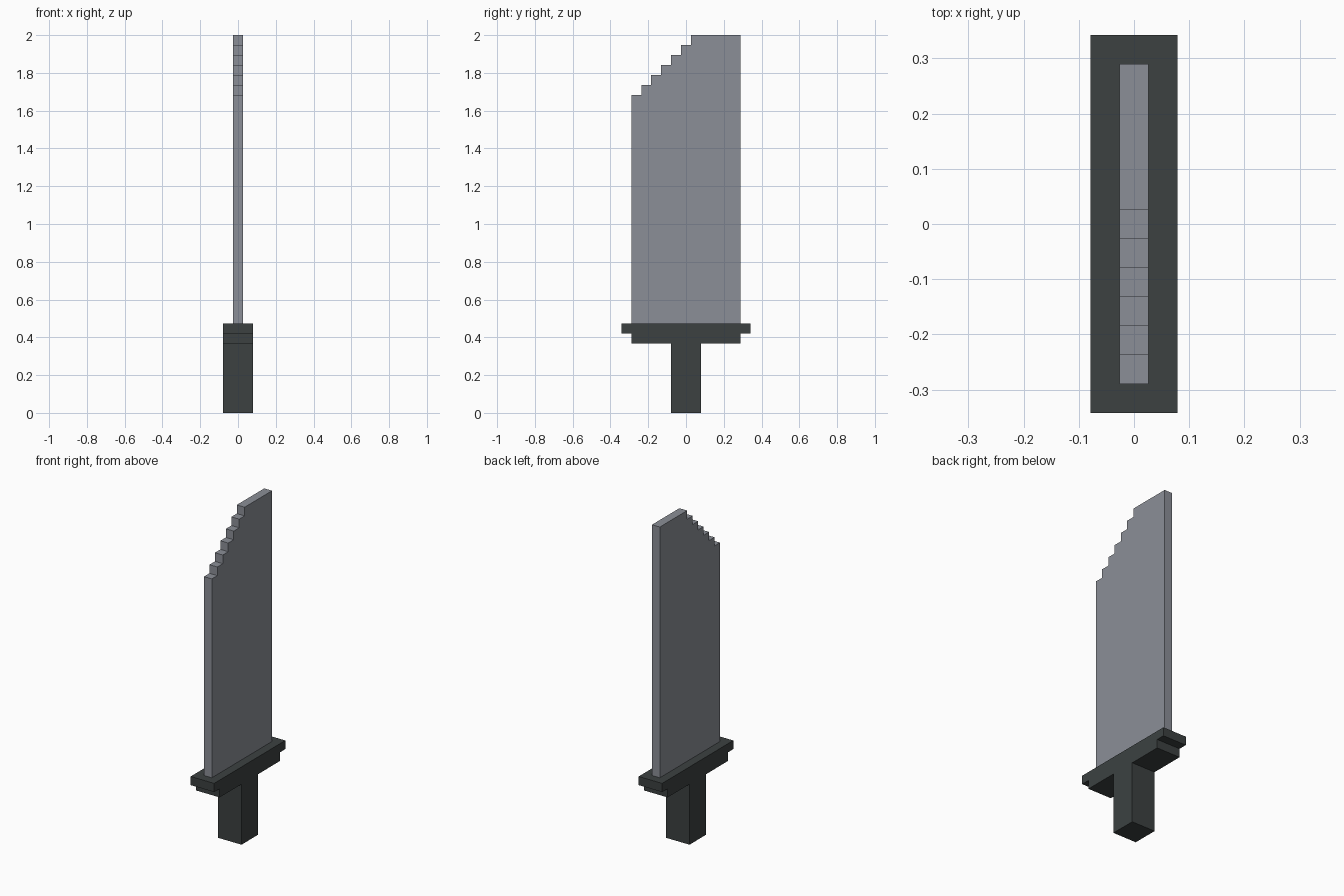
import bpy
import bmesh

if "Cube" in bpy.data.objects:
    bpy.data.objects.remove(bpy.data.objects["Cube"], do_unlink=True)

U = 2 / 38  # one block


def material(name, rgb):
    m = bpy.data.materials.new(name)
    m.use_nodes = True
    m.diffuse_color = (*rgb, 1)
    m.node_tree.nodes["Principled BSDF"].inputs["Base Color"].default_value = (*rgb, 1)
    return m


steel = material("steel grey", (0.26, 0.275, 0.31))
dark = material("dark charcoal", (0.045, 0.053, 0.053))


def extrude_profile(name, profile, width, mat):
    """Extrude a (y, z) outline, in blocks, symmetrically along x."""
    bm = bmesh.new()
    face = bm.faces.new([bm.verts.new((-width * U / 2, y * U, z * U)) for y, z in profile])
    ext = bmesh.ops.extrude_face_region(bm, geom=[face])
    moved = [v for v in ext["geom"] if isinstance(v, bmesh.types.BMVert)]
    bmesh.ops.translate(bm, verts=moved, vec=(width * U, 0, 0))
    bmesh.ops.recalc_face_normals(bm, faces=bm.faces)
    mesh = bpy.data.meshes.new(name)
    bm.to_mesh(mesh)
    bm.free()
    mesh.materials.append(mat)
    obj = bpy.data.objects.new(name, mesh)
    bpy.context.collection.objects.link(obj)
    return obj


def mirrored(half):
    """Complete a right-hand outline by mirroring it across y = 0."""
    return half + [(-y, z) for y, z in reversed(half)]


# Grip and the two-tier guard
extrude_profile("grip", mirrored([(1.5, 0), (1.5, 7)]), 3, dark)
extrude_profile("guard", mirrored([(5.5, 7), (5.5, 8), (6.5, 8), (6.5, 9)]), 3, dark)

# Blade with a stepped tip rising from the front edge to the spine
outline = [(-5.5, 9), (5.5, 9), (5.5, 38)]
for i in range(6):
    outline += [(0.5 - i, 38 - i), (0.5 - i, 37 - i)]
outline.append((-5.5, 32))
extrude_profile("blade", outline, 1, steel)
